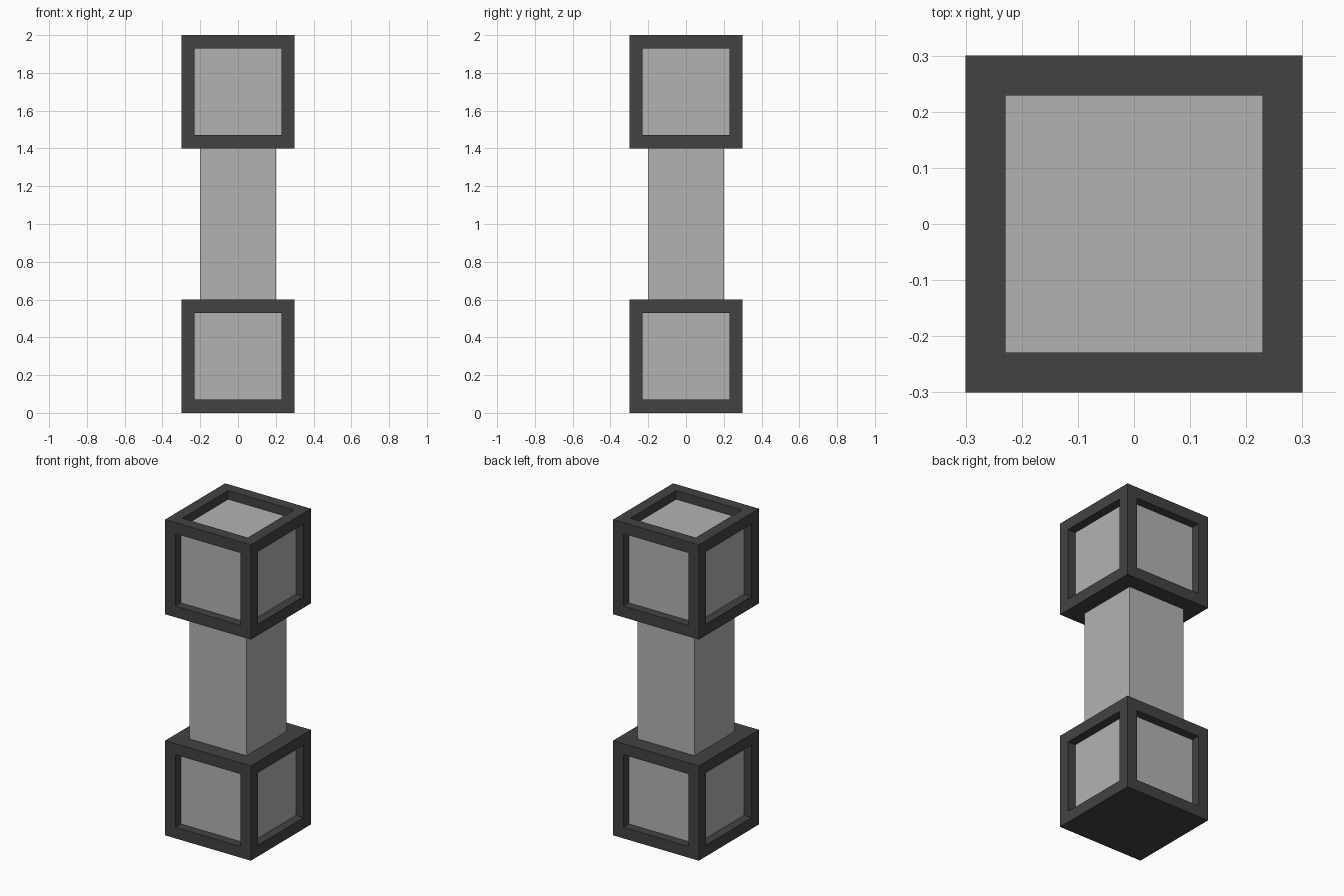
import bpy, bmesh
from mathutils import Matrix

if "Cube" in bpy.data.objects:
    bpy.data.objects.remove(bpy.data.objects["Cube"])

BLOCK, BORDER, RECESS = 0.6, 0.1, 0.055
SHAFT_W = 0.4


def material(name, v):
    m = bpy.data.materials.new(name)
    m.diffuse_color = (v, v, v, 1)
    m.use_nodes = True
    m.node_tree.nodes["Principled BSDF"].inputs["Base Color"].default_value = m.diffuse_color
    return m


dark = material("dark_frame", 0.055)
light = material("light_panel", 0.45)


def cube(bm, size, z):
    bmesh.ops.create_cube(bm, size=1, matrix=Matrix.Translation((0, 0, z)) @ Matrix.Diagonal((*size, 1)))
    bm.normal_update()


def finish(name, bm, mats):
    me = bpy.data.meshes.new(name)
    bm.to_mesh(me)
    bm.free()
    for m in mats:
        me.materials.append(m)
    bpy.context.collection.objects.link(bpy.data.objects.new(name, me))


def end_block(name, z, top_window):
    """Dark cube with recessed light panels on its sides, optionally on top."""
    bm = bmesh.new()
    cube(bm, (BLOCK,) * 3, z)
    windows = [f for f in bm.faces
               if abs(f.normal.z) < 0.5 or (top_window and f.normal.z > 0.5)]
    # border at full height, then walls straight inwards
    bmesh.ops.inset_individual(bm, faces=windows, thickness=BORDER)
    for f in windows:
        n = f.normal.copy()
        panel = bmesh.ops.extrude_discrete_faces(bm, faces=[f])["faces"][0]
        bmesh.ops.translate(bm, verts=panel.verts[:], vec=-n * RECESS)
        panel.material_index = 1
    finish(name, bm, (dark, light))


# Framed blocks at both ends
end_block("lower_block", BLOCK / 2, False)
end_block("upper_block", 2 - BLOCK / 2, True)

# Square shaft, slightly embedded in the blocks
bm = bmesh.new()
cube(bm, (SHAFT_W, SHAFT_W, 2 - 2 * BLOCK + 0.02), 1.0)
finish("shaft", bm, (light,))
